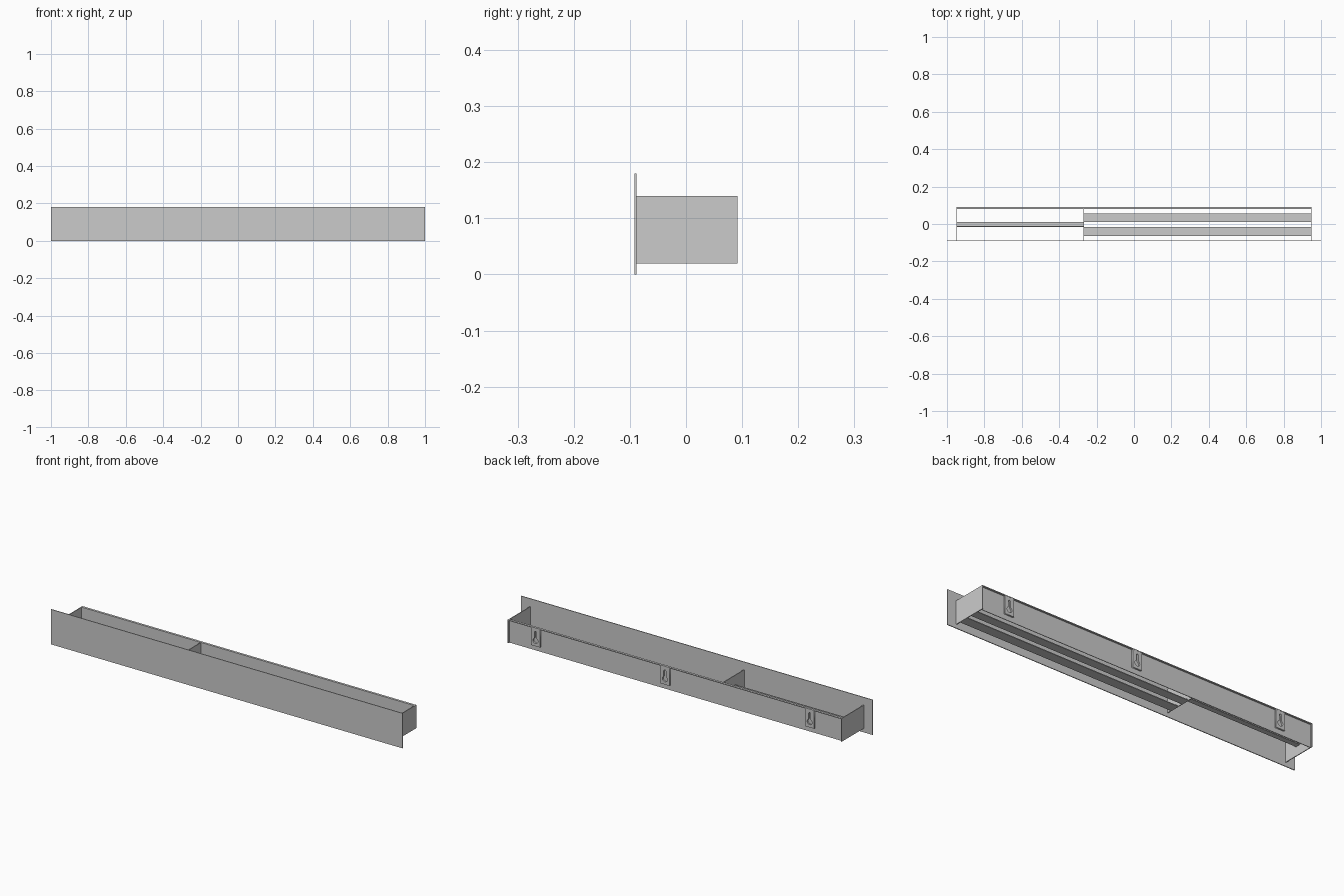
import bpy, bmesh, math

if "Cube" in bpy.data.objects:
    bpy.data.objects.remove(bpy.data.objects["Cube"])


def box(name, x, y, z):
    """Box from (min, max) ranges on each axis."""
    bm = bmesh.new()
    bmesh.ops.create_cube(bm, size=1)
    for v in bm.verts:
        v.co = [r[0] + (c + 0.5) * (r[1] - r[0]) for c, r in zip(v.co, (x, y, z))]
    me = bpy.data.meshes.new(name)
    bm.to_mesh(me)
    bm.free()
    ob = bpy.data.objects.new(name, me)
    bpy.context.collection.objects.link(ob)
    return ob


T = 0.004            # sheet thickness
LO, HI = 0.02, 0.14  # tray height range
DIV = -0.268         # divider position

# Wide front fascia
box("front_panel", (-1, 1), (-0.092, -0.088), (0, 0.18))

# End panels and inner divider
box("left_end", (-0.95, -0.95 + T), (-0.088, 0.092), (LO, HI))
box("right_end", (0.95 - T, 0.95), (-0.088, 0.092), (LO, HI))
box("divider", (DIV - T / 2, DIV + T / 2), (-0.088, 0.08), (LO, HI))

# Recessed back sheet with a folded lip on top
box("back_panel", (-0.95 + T, 0.95 - T), (0.08, 0.083), (LO, HI - T))
box("back_lip", (-0.95 + T, 0.95 - T), (0.08, 0.092), (HI - T, HI))

# Two floor slats in the long bay
box("floor_slat_front", (DIV + T / 2, 0.95 - T), (-0.065, -0.015), (LO, LO + T))
box("floor_slat_back", (DIV + T / 2, 0.95 - T), (0.01, 0.055), (LO, LO + T))

# Angle rail in the short bay
box("rail_flange", (-0.95 + T, DIV - T / 2), (-0.015, 0.012), (0.066, 0.07))
box("rail_web", (-0.95 + T, DIV - T / 2), (-0.015, -0.011), (0.07, 0.092))


# Keyhole hanger plates on the back
def spline(curve, pts):
    s = curve.splines.new('POLY')
    s.points.add(len(pts) - 1)
    for p, (x, y) in zip(s.points, pts):
        p.co = (x, y, 0, 1)
    s.use_cyclic_u = True


def arc(cy, r, a0, a1, n):
    return [(r * math.cos(math.radians(a0 + (a1 - a0) * i / n)),
             cy + r * math.sin(math.radians(a0 + (a1 - a0) * i / n))) for i in range(n + 1)]


curve = bpy.data.curves.new("hanger_outline", 'CURVE')
curve.dimensions = '2D'
curve.fill_mode = 'BOTH'
curve.extrude = 0.004
spline(curve, [(-0.026, 0.045), (0.026, 0.045), (0.026, HI - T), (-0.026, HI - T)])
spline(curve, arc(0.073, 0.014, 115, 425, 20) + arc(0.115, 0.006, 0, 180, 8))
tmp = bpy.data.objects.new("hanger_curve", curve)
bpy.context.collection.objects.link(tmp)
bpy.context.view_layer.update()
plate = bpy.data.meshes.new_from_object(tmp.evaluated_get(bpy.context.evaluated_depsgraph_get()))
bpy.data.objects.remove(tmp)
for i, x in enumerate((-0.767, 0.057, 0.793)):
    ob = bpy.data.objects.new(f"keyhole_hanger_{i + 1}", plate)
    ob.rotation_euler.x = math.pi / 2
    ob.location = (x, 0.087, 0)
    bpy.context.collection.objects.link(ob)
